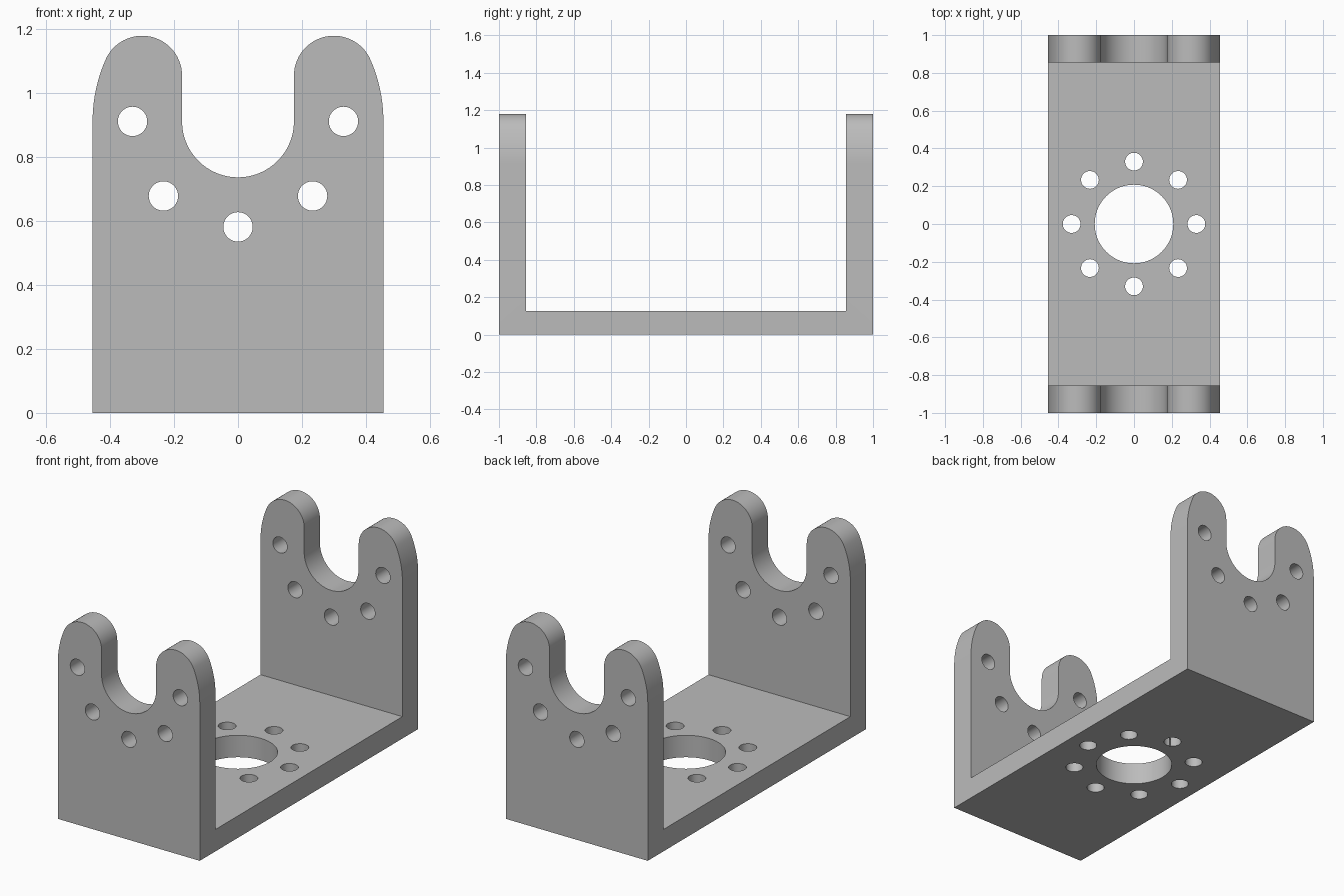
import bpy, bmesh
from math import sin, cos, pi, atan2, radians
from mathutils import Vector, Matrix

cube = bpy.data.objects.get("Cube")
if cube:
    bpy.data.objects.remove(cube)

grey = bpy.data.materials.new("bracket grey")
grey.use_nodes = True
COLOUR = (0.5, 0.5, 0.5, 1)
grey.diffuse_color = COLOUR
grey.node_tree.nodes["Principled BSDF"].inputs["Base Color"].default_value = COLOUR

WIDTH, WALL, FLOOR = 0.455, 0.144, 0.127   # half width, thicknesses
AXIS = 0.912                               # height of the cradle centre
RING = 0.33                                # bolt circle radius


def prism(name, points, direction):
    """Closed solid made by sweeping a flat outline along direction."""
    bm = bmesh.new()
    face = bm.faces.new([bm.verts.new(p) for p in points])
    swept = bmesh.ops.extrude_face_region(bm, geom=[face])["geom"]
    bmesh.ops.translate(bm, vec=direction,
                        verts=[v for v in swept if isinstance(v, bmesh.types.BMVert)])
    bmesh.ops.recalc_face_normals(bm, faces=bm.faces)
    mesh = bpy.data.meshes.new(name)
    bm.to_mesh(mesh)
    bm.free()
    mesh.materials.append(grey)
    obj = bpy.data.objects.new(name, mesh)
    bpy.context.collection.objects.link(obj)
    return obj


def arc(cx, cz, r, start, end, steps):
    return [(cx + r * cos(start + (end - start) * i / steps),
             cz + r * sin(start + (end - start) * i / steps)) for i in range(steps + 1)]


def hole(x, h, r, along_y, steps=40):
    """Round cutter, through the walls (along y) or the floor (along z)."""
    ring = arc(x, h, r, 0, 2 * pi, steps)[:-1]
    if along_y:
        return prism("hole_cutter", [(a, -1.2, b) for a, b in ring], (0, 2.4, 0))
    return prism("hole_cutter", [(a, b, -0.2) for a, b in ring], (0, 0, 0.5))


# U-shaped channel, swept across the width
inner = 1 - WALL
channel = [(-1, 0), (1, 0), (1, 1.4), (inner, 1.4), (inner, FLOOR),
           (-inner, FLOOR), (-inner, 1.4), (-1, 1.4)]
bracket = prism("bracket", [(-0.6, y, z) for y, z in channel], (1.2, 0, 0))

# Wall outline: curved shoulder, rounded lobe, then the round cradle
lobe_x, lobe_z, lobe_r, slot_r, shoulder_r = 0.30, 1.055, 0.125, 0.175, 0.48
shoulder_x = WIDTH - shoulder_r
tangent = atan2(lobe_z - AXIS, lobe_x - shoulder_x)
half = [(WIDTH, -0.1)]
half += arc(shoulder_x, AXIS, shoulder_r, 0, tangent, 12)
half += arc(lobe_x, lobe_z, lobe_r, tangent, pi, 28)[1:]
half += arc(0, AXIS, slot_r, 0, -pi / 2, 24)
outline = half + [(-x, z) for x, z in reversed(half[:-1])]
profile = prism("wall_outline_cutter", [(x, -1.2, z) for x, z in outline], (0, 2.4, 0))

cutters = [(profile, 'INTERSECT')]
# Five bolt holes around the cradle in both walls
for i in range(5):
    a = pi + i * pi / 4
    cutters.append((hole(RING * cos(a), AXIS + RING * sin(a), 0.046, True), 'DIFFERENCE'))
# Large centre hole and eight bolt holes in the floor
cutters.append((hole(0, 0, 0.208, False, 72), 'DIFFERENCE'))
for i in range(8):
    a = i * pi / 4
    cutters.append((hole(RING * cos(a), RING * sin(a), 0.047, False), 'DIFFERENCE'))

bpy.context.view_layer.objects.active = bracket
for cutter, operation in cutters:
    mod = bracket.modifiers.new("cut", 'BOOLEAN')
    mod.operation, mod.object, mod.solver = operation, cutter, 'EXACT'
    bpy.ops.object.modifier_apply(modifier=mod.name)
    bpy.data.objects.remove(cutter)

# Smooth round surfaces with crisp edges
bpy.ops.object.select_all(action='DESELECT')
bracket.select_set(True)
bpy.ops.object.shade_smooth_by_angle(angle=radians(30))
